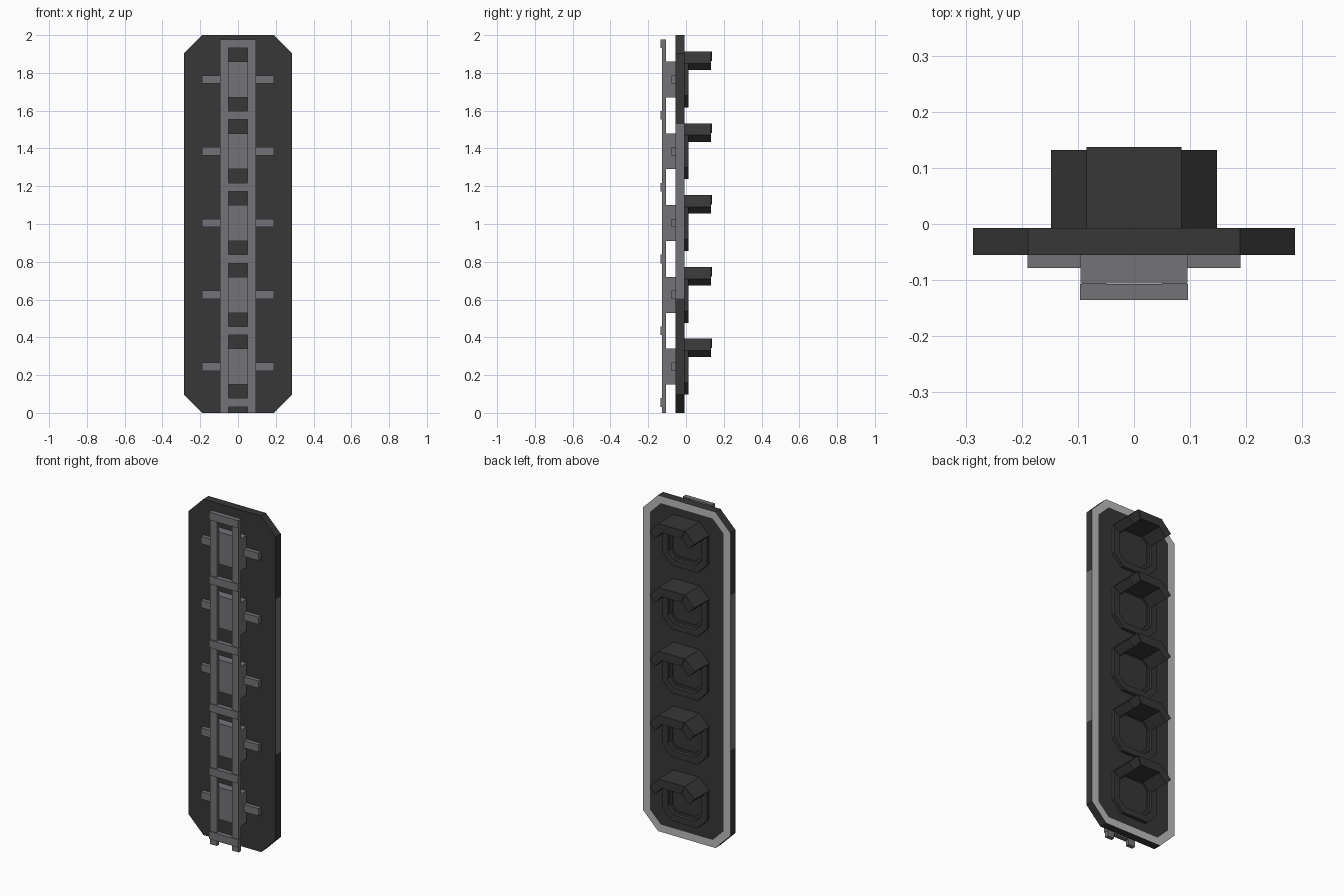
import bpy, bmesh

if "Cube" in bpy.data.objects:
    bpy.data.objects.remove(bpy.data.objects["Cube"])


def material(name, rgb):
    m = bpy.data.materials.new(name)
    m.diffuse_color = (*rgb, 1)
    m.use_nodes = True
    m.node_tree.nodes["Principled BSDF"].inputs["Base Color"].default_value = m.diffuse_color
    return m


DARK = material("dark_housing", (0.038, 0.038, 0.038))
STEEL = material("bracket_grey", (0.175, 0.175, 0.19))
PALE = material("pale_border", (0.5, 0.5, 0.5))


def finish(bm, name, mats):
    bmesh.ops.recalc_face_normals(bm, faces=bm.faces)
    me = bpy.data.meshes.new(name)
    bm.to_mesh(me)
    bm.free()
    ob = bpy.data.objects.new(name, me)
    for m in mats:
        me.materials.append(m)
    bpy.context.collection.objects.link(ob)
    return ob


def prism(points, y0, y1):
    """Extrude an x-z outline from y0 to y1; return the bmesh and its back face."""
    bm = bmesh.new()
    a = [bm.verts.new((x, y0, z)) for x, z in points]
    b = [bm.verts.new((x, y1, z)) for x, z in points]
    bm.faces.new(a)
    back = bm.faces.new(b[::-1])
    n = len(points)
    for i in range(n):
        j = (i + 1) % n
        bm.faces.new((a[i], b[i], b[j], a[j]))
    bmesh.ops.recalc_face_normals(bm, faces=bm.faces)
    return bm, back


def octagon(hx, hz, c, cz):
    q = [(hx - c, hz), (hx, hz - c), (hx, c - hz), (hx - c, -hz)]
    q += [(-x, -z) for x, z in q]
    return [(x, z + cz) for x, z in q]


def box(name, x0, x1, y0, y1, z0, z1, mat):
    bm, _ = prism([(x0, z0), (x1, z0), (x1, z1), (x0, z1)], y0, y1)
    return finish(bm, name, [mat])


# Backboard with a pale rim on the back and grey bands on its long edges
bm, back = prism(octagon(0.287, 1.0, 0.098, 1.0), -0.055, -0.007)
bmesh.ops.inset_region(bm, faces=[back], thickness=0.047)
for z in (0.605, 1.53):
    bmesh.ops.bisect_plane(bm, geom=bm.verts[:] + bm.edges[:] + bm.faces[:],
                           plane_co=(0, 0, z), plane_no=(0, 0, 1))
for f in bm.faces:
    c = f.calc_center_median()
    if f.normal.y > 0.9 and (abs(c.x) > 0.2 or abs(c.z - 1) > 0.94):
        f.material_index = 1
    elif abs(f.normal.x) > 0.9 and 0.605 < c.z < 1.53:
        f.material_index = 2
finish(bm, "backboard", [DARK, PALE, STEEL])

# Lamps with hoods on the back, mounts and arms on the front
R, C, T, K = 0.148, 0.063, 0.05, 0.0207
for i in range(5):
    cz = 0.245 + 0.38 * i

    # Lamp bezel with a stepped recess
    bm, back = prism(octagon(R, R, C, cz), -0.02, 0.013)
    for width, depth in ((0.04, 0.0), (0.004, 0.014), (0.016, 0.0), (0.003, 0.004)):
        bmesh.ops.inset_region(bm, faces=[back], thickness=width)
        for v in back.verts:
            v.co.y -= depth
    finish(bm, f"lamp_bezel_{i}", [DARK])

    # Hood: level top plate and two sloping cheeks
    xo, xi = R - C, R - C - K
    bm, _ = prism([(xo, cz + R), (xi, cz + R - T),
                   (-xi, cz + R - T), (-xo, cz + R)], -0.01, 0.137)
    finish(bm, f"hood_top_{i}", [DARK])
    d = T * 0.7071
    for s in (-1, 1):
        bm, _ = prism([(s * xo, cz + R), (s * R, cz + R - C),
                       (s * (R - d), cz + R - C - d),
                       (s * xi, cz + R - T)], -0.01, 0.132)
        finish(bm, f"hood_cheek_{i}", [DARK])

    # Front mount block and cross arm
    box(f"mount_block_{i}", -0.095, 0.095, -0.106, -0.054, cz - 0.095, cz + 0.095, STEEL)
    box(f"cross_arm_{i}", -0.19, 0.19, -0.078, -0.054, cz - 0.022, cz + 0.022, STEEL)

# Ladder rail on the front
for s in (-1, 1):
    x0, x1 = sorted((s * 0.05, s * 0.094))
    box("rail_upright", x0, x1, -0.128, -0.105, 0.0, 1.976, STEEL)
for i in range(6):
    cz = 0.055 + 0.38 * i
    box(f"rail_rung_{i}", -0.096, 0.096, -0.135, -0.107, cz - 0.023, cz + 0.023, STEEL)
